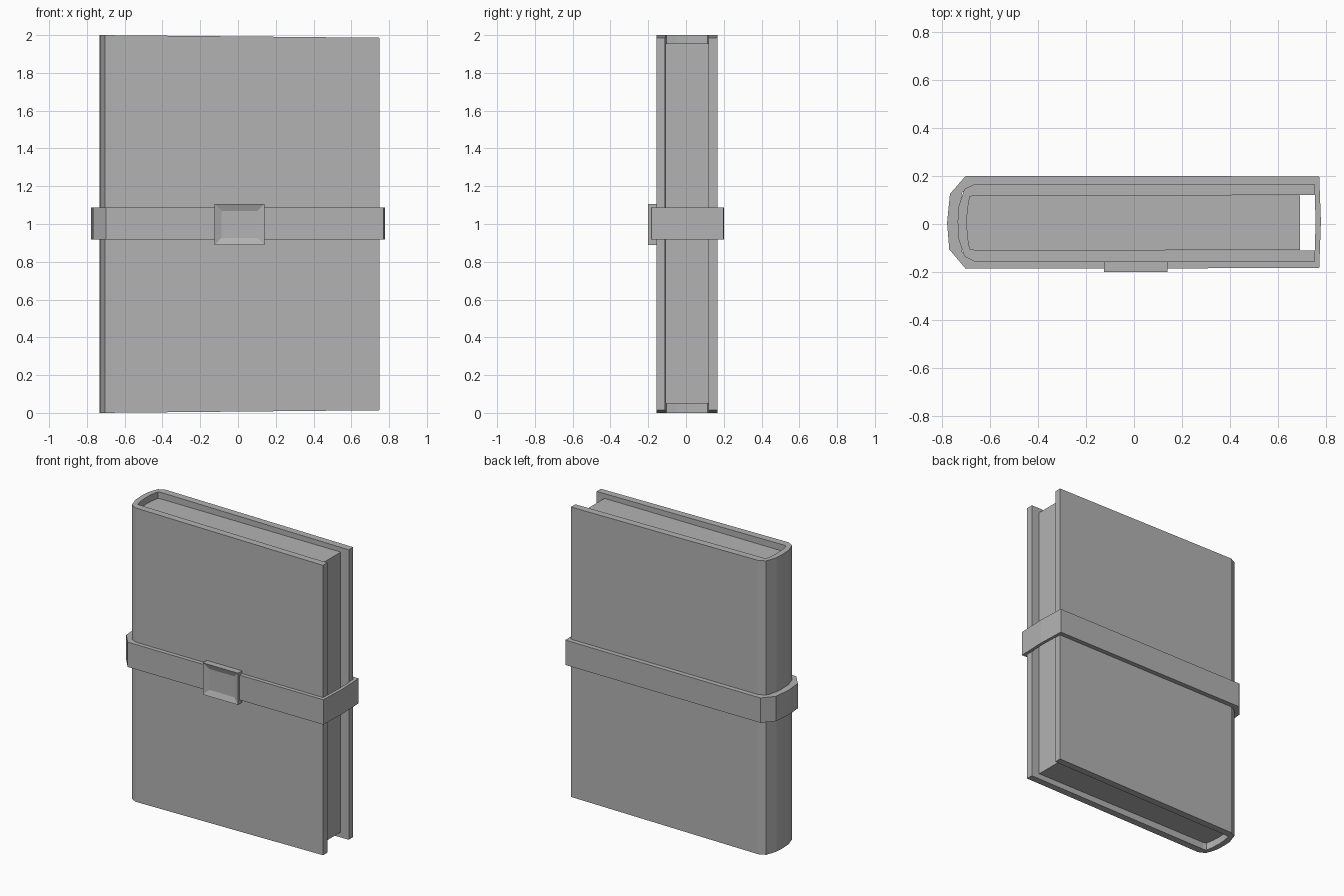
import bpy
import bmesh
from mathutils import Vector

old = bpy.data.objects.get("Cube")
if old:
    bpy.data.objects.remove(old, do_unlink=True)

GREY = (0.45, 0.45, 0.45, 1)
grey = bpy.data.materials.new("plain grey")
grey.use_nodes = True
grey.diffuse_color = GREY
grey.node_tree.nodes["Principled BSDF"].inputs["Base Color"].default_value = GREY


def finish(name, bm):
    bmesh.ops.recalc_face_normals(bm, faces=bm.faces[:])
    mesh = bpy.data.meshes.new(name)
    bm.to_mesh(mesh)
    bm.free()
    mesh.materials.append(grey)
    obj = bpy.data.objects.new(name, mesh)
    bpy.context.collection.objects.link(obj)
    return obj


def band(name, outer, inner, low, high, closed=False, taper=0.0):
    """Upright wall between two matching outlines, trimmed toward its +x end."""
    bm = bmesh.new()
    rings = []
    for o, i in zip(outer, inner):
        ring = []
        for (x, y), top in ((o, 0), (o, 1), (i, 1), (i, 0)):
            trim = taper * (x + 0.73) / 1.48
            ring.append(bm.verts.new((x, y, high - trim if top else low + trim)))
        rings.append(ring)
    pairs = list(zip(rings, rings[1:]))
    if closed:
        pairs.append((rings[-1], rings[0]))
    else:
        bm.faces.new(rings[0])
        bm.faces.new(rings[-1])
    for a, b in pairs:
        for k in range(4):
            n = (k + 1) % 4
            bm.faces.new((a[k], a[n], b[n], b[k]))
    return finish(name, bm)


# Cover: front board, rounded spine and back board in one shell
cover_out = [(0.75, -0.157), (-0.66, -0.157), (-0.705, -0.135), (-0.73, -0.06),
             (-0.733, 0.01), (-0.73, 0.07), (-0.705, 0.145), (-0.66, 0.167), (0.75, 0.167)]
cover_in = [(0.75, -0.11), (-0.66, -0.108), (-0.683, -0.104), (-0.692, -0.05),
            (-0.695, 0.01), (-0.692, 0.06), (-0.683, 0.114), (-0.66, 0.118), (0.75, 0.12)]
band("cover", cover_out, cover_in, 0, 2, taper=0.014)

# Page block, set in from the cover edges and following the spine curve
bm = bmesh.new()
outline = [(0.69, -0.109)] + cover_in[1:-1] + [(0.69, 0.119)]
base = bm.faces.new([bm.verts.new((x, y, 0.05)) for x, y in outline])
grown = bmesh.ops.extrude_face_region(bm, geom=[base], use_keep_orig=True)
for v in grown["geom"]:
    if isinstance(v, bmesh.types.BMVert):
        v.co.z = 1.955
finish("pages", bm)

# Strap wrapped round the middle, bridging the open side
strap_out = [(0.77, -0.183), (-0.70, -0.186), (-0.768, -0.105), (-0.777, 0.005),
             (-0.765, 0.125), (-0.70, 0.2), (0.77, 0.198), (0.777, 0.01)]
strap_in = [(0.75, -0.155), (-0.66, -0.155), (-0.715, -0.115), (-0.733, 0.005),
            (-0.715, 0.13), (-0.66, 0.165), (0.75, 0.165), (0.755, 0.01)]
band("strap", strap_out, strap_in, 0.918, 1.087, closed=True)

# Square buckle with a sunken centre
bm = bmesh.new()
bmesh.ops.create_cube(bm, size=1)
for v in bm.verts:
    v.co = Vector((0.008 + v.co.x * 0.264, -0.177 + v.co.y * 0.046, 0.998 + v.co.z * 0.216))
front = min(bm.faces, key=lambda f: f.calc_center_median().y)
bmesh.ops.inset_region(bm, faces=[front], thickness=0.037, use_even_offset=True)
for v in front.verts:
    v.co.y += 0.014
finish("buckle", bm)
